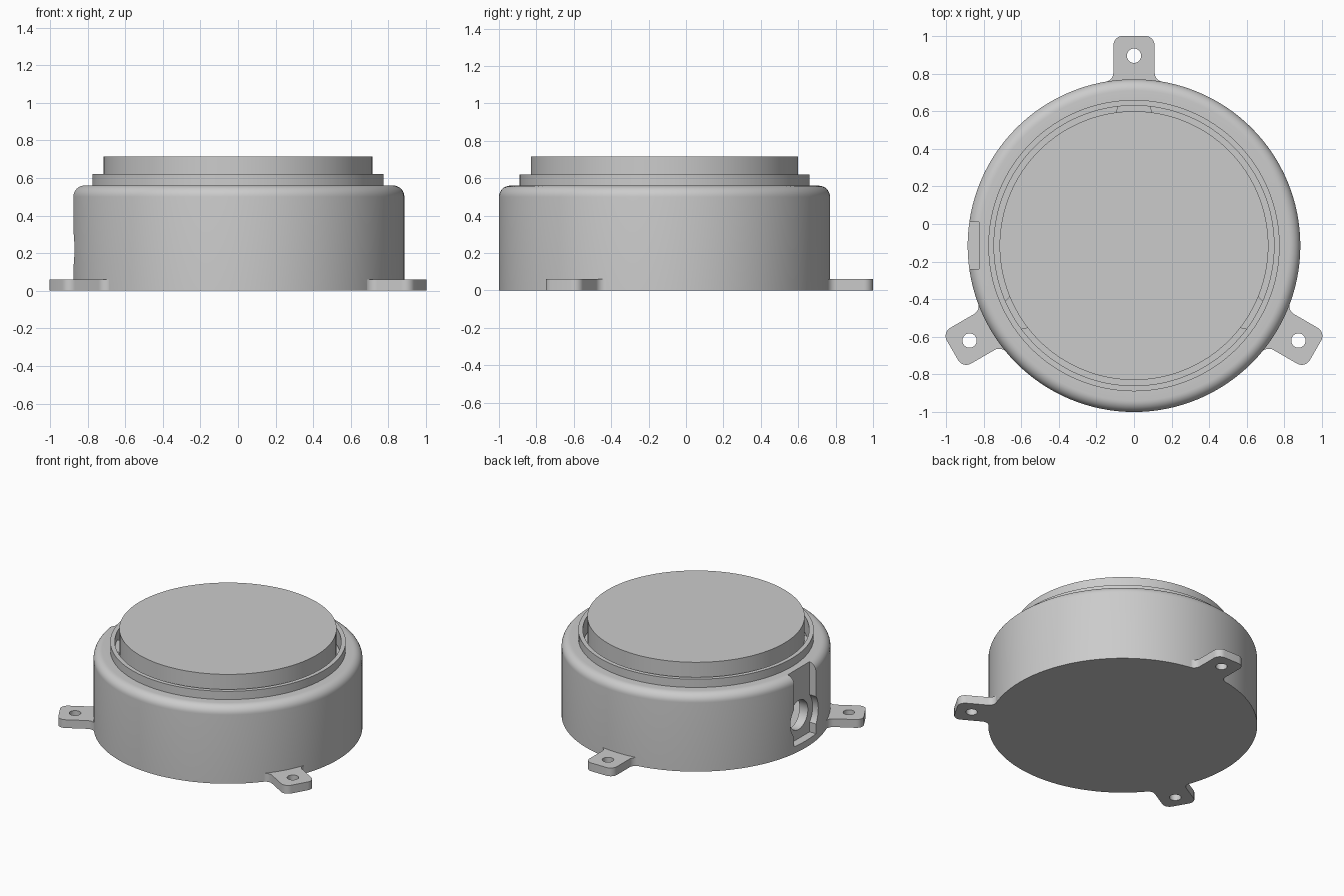
import bpy, bmesh
from math import sin, cos, pi, radians, acos, degrees
from mathutils import Matrix

if "Cube" in bpy.data.objects:
    bpy.data.objects.remove(bpy.data.objects["Cube"])

CENTRE = Matrix.Translation((0, -0.115, 0))


def finish(name, bm, matrix):
    bmesh.ops.remove_doubles(bm, verts=bm.verts, dist=1e-5)
    bmesh.ops.transform(bm, matrix=matrix, verts=bm.verts)
    bmesh.ops.recalc_face_normals(bm, faces=bm.faces)
    mesh = bpy.data.meshes.new(name)
    bm.to_mesh(mesh)
    bm.free()
    ob = bpy.data.objects.new(name, mesh)
    bpy.context.collection.objects.link(ob)
    return ob


def lathe(name, profile, closed, steps=128):
    bm = bmesh.new()
    verts = [bm.verts.new((r, 0, z)) for r, z in profile]
    ends = verts[1:] + verts[:1] if closed else verts[1:]
    edges = [bm.edges.new(pair) for pair in zip(verts, ends)]
    bmesh.ops.spin(bm, geom=verts + edges, cent=(0, 0, 0), axis=(0, 0, 1),
                   angle=2 * pi, steps=steps, use_merge=True)
    return finish(name, bm, CENTRE)


def prism(name, outline, z0, z1, matrix):
    bm = bmesh.new()
    face = bm.faces.new([bm.verts.new((x, y, z0)) for x, y in outline])
    top = bmesh.ops.extrude_face_region(bm, geom=[face])["geom"]
    bmesh.ops.translate(bm, vec=(0, 0, z1 - z0),
                        verts=[g for g in top if isinstance(g, bmesh.types.BMVert)])
    return finish(name, bm, matrix)


def arc(cx, cy, r, a0, a1, n=8):
    angles = [radians(a0 + (a1 - a0) * i / n) for i in range(n + 1)]
    return [(cx + r * cos(a), cy + r * sin(a)) for a in angles]


def cut(ob, cutter):
    mod = ob.modifiers.new("cut", 'BOOLEAN')
    mod.operation, mod.solver, mod.object = 'DIFFERENCE', 'EXACT', cutter
    bpy.context.view_layer.objects.active = ob
    bpy.ops.object.modifier_apply(modifier=mod.name)
    bpy.data.objects.remove(cutter)


def smooth(ob):
    bpy.ops.object.select_all(action='DESELECT')
    ob.select_set(True)
    bpy.context.view_layer.objects.active = ob
    bpy.ops.object.shade_smooth_by_angle(angle=radians(30))


# Hollow housing with rounded shoulder and raised collar
shell = [(0, 0), (0.885, 0)] + arc(0.825, 0.5, 0.06, 0, 90) + [
    (0.775, 0.56), (0.775, 0.62), (0.745, 0.62), (0.745, 0.5),
    (0.765, 0.5), (0.765, 0.05), (0, 0.05)]
housing = lathe("housing", shell, closed=False)

# Cable recess in the left wall: slot joined with a round, plus the cable hole
side = Matrix(((0, 0, 1, 0), (1, 0, 0, -0.115), (0, 1, 0, 0), (0, 0, 0, 1)))
spread = degrees(acos(0.125 / 0.16))
half = [(0.125, 0.8)] + arc(0, 0.22, 0.16, spread, -spread, 16) + [(0.125, 0.05)]
recess = half + [(-y, z) for y, z in reversed(half)]
cut(housing, prism("recess_cutter", recess, -1.1, -0.825, side))
cut(housing, prism("cable_cutter", arc(0, 0.22, 0.105, 0, 352.5, 47), -1.0, -0.6, side))
smooth(housing)

# Push button with a retaining flange inside the housing
smooth(lathe("push_button", [(0, 0.45), (0.755, 0.45), (0.755, 0.49), (0.715, 0.49),
                             (0.715, 0.715), (0, 0.715)], closed=False))

# Three mounting feet and three guide tabs in the button gap
half = [(0.84, 0.16)] + arc(0.92, 0.16, 0.05, 180, 270) + arc(1.065, 0.06, 0.05, 90, 0)
half[1:10] = [(x, y) for x, y in arc(0.92, 0.16, 0.05, 180, 270)]
foot_outline = half + [(x, -y) for x, y in reversed(half)]
tab_outline = arc(0, 0, 0.75, -6.5, 6.5) + arc(0, 0, 0.71, 8, -8)
for i, angle in enumerate((90, 210, 330), 1):
    turn = CENTRE @ Matrix.Rotation(radians(angle), 4, 'Z')
    foot = prism(f"mounting_foot_{i}", foot_outline, 0, 0.06, turn)
    cut(foot, prism("screw_cutter", arc(1.01, 0, 0.038, 0, 348.75, 31), -0.1, 0.2, turn))
    smooth(foot)
    smooth(prism(f"guide_tab_{i}", tab_outline, 0.48, 0.56, turn))
